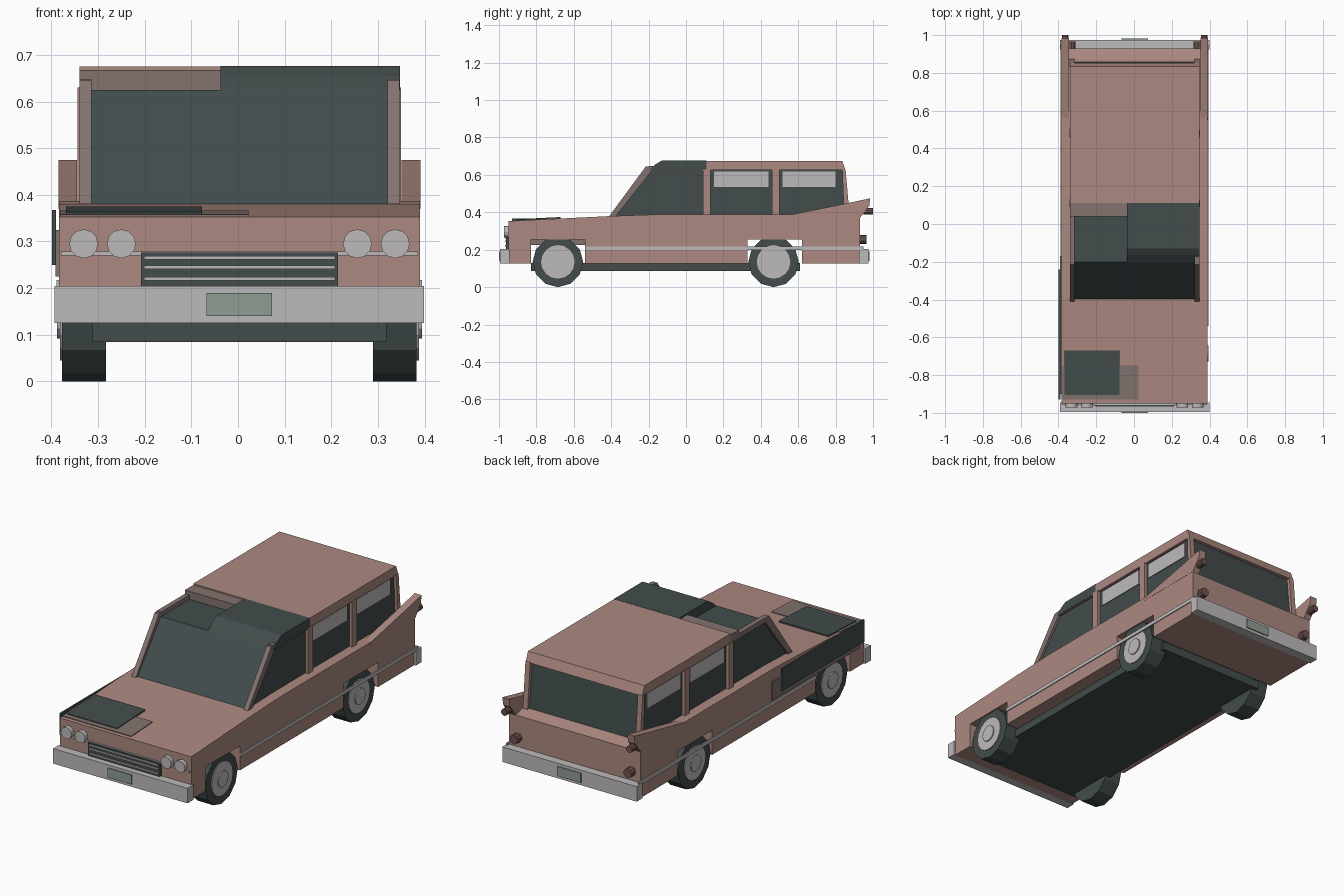
import bpy, math

if "Cube" in bpy.data.objects:
    bpy.data.objects.remove(bpy.data.objects["Cube"])

SHIFT = 0.003  # side panels push the body slightly off centre


def material(name, *rgb):
    lin = [((c / 255 + 0.055) / 1.055) ** 2.4 for c in rgb] + [1]
    m = bpy.data.materials.new(name)
    m.use_nodes = True
    m.diffuse_color = lin
    m.node_tree.nodes["Principled BSDF"].inputs["Base Color"].default_value = lin
    return m


PAINT = material("dusty_pink_paint", 172, 137, 128)
PRIMER = material("grey_brown_primer", 131, 115, 110)
DARK = material("dark_slate", 66, 76, 76)
CHROME = material("pale_grey", 190, 186, 187)
LAMP = material("dull_red_lamp", 112, 84, 80)
PLATE = material("pale_green", 142, 156, 146)


def prism(name, profile, x0, x1, mat):
    """Extrude a (y, z) outline between two x positions."""
    n = len(profile)
    x0, x1 = sorted((x0, x1))
    verts = [(x + SHIFT, y, z) for x in (x0, x1) for y, z in profile]
    faces = [tuple(range(n)), tuple(reversed(range(n, 2 * n)))]
    faces += [(i, i + n, (i + 1) % n + n, (i + 1) % n) for i in range(n)]
    area = sum(profile[i][0] * profile[(i + 1) % n][1]
               - profile[(i + 1) % n][0] * profile[i][1] for i in range(n))
    if area > 0:
        faces = [tuple(reversed(f)) for f in faces]
    mesh = bpy.data.meshes.new(name)
    mesh.from_pydata(verts, [], faces)
    mesh.materials.append(mat)
    obj = bpy.data.objects.new(name, mesh)
    bpy.context.collection.objects.link(obj)
    return obj


def box(name, x0, x1, y0, y1, z0, z1, mat):
    return prism(name, [(y0, z0), (y1, z0), (y1, z1), (y0, z1)], x0, x1, mat)


def disc(name, loc, radius, depth, axis, sides, mat):
    rot = (0, math.pi / 2, 0) if axis == "x" else (math.pi / 2, 0, 0)
    bpy.ops.mesh.primitive_cylinder_add(
        vertices=sides, radius=radius, depth=depth, rotation=rot,
        location=(loc[0] + SHIFT, loc[1], loc[2]))
    obj = bpy.context.object
    obj.name = name
    obj.data.materials.append(mat)
    return obj


# Lower body with wheel arches cut through the outline
prism("body", [
    (-0.95, 0.125), (-0.83, 0.125), (-0.83, 0.255), (-0.54, 0.255), (-0.54, 0.125),
    (0.33, 0.125), (0.33, 0.255), (0.62, 0.255), (0.62, 0.125), (0.93, 0.125),
    (0.93, 0.37), (0.87, 0.387), (-0.2, 0.387), (-0.4, 0.38), (-0.95, 0.353)],
    -0.387, 0.387, PAINT)
box("floor_pan", -0.315, 0.315, -0.83, 0.61, 0.085, 0.13, DARK)

# Cabin glass and roof
prism("cabin_glass", [(-0.4, 0.375), (-0.2, 0.625), (0.835, 0.625), (0.86, 0.375)],
      -0.33, 0.33, DARK)
prism("roof", [(0.11, 0.625), (0.11, 0.675), (0.835, 0.675), (0.853, 0.625)],
      -0.343, 0.343, PAINT)
prism("roof_front_panel", [(-0.2, 0.625), (-0.165, 0.655), (-0.13, 0.676),
                           (0.11, 0.676), (0.11, 0.625)], -0.04, 0.344, DARK)
box("roof_primer_step", -0.343, -0.04, 0.04, 0.112, 0.62, 0.668, PRIMER)

for side, s in (("left", 1), ("right", -1)):
    # Pillars and window frames
    prism(f"windscreen_pillar_{side}", [(-0.41, 0.38), (-0.215, 0.645), (-0.18, 0.645),
          (-0.18, 0.625), (-0.375, 0.38)], s * 0.317, s * 0.343, PRIMER)
    box(f"door_top_rail_{side}", s * 0.317, s * 0.343, -0.2, 0.11, 0.622, 0.648, PRIMER)
    for name, y in (("door", 0.11), ("middle", 0.48)):
        box(f"{name}_pillar_{side}", s * 0.32, s * 0.347, y - 0.02, y + 0.02,
            0.38, 0.63, PAINT)
    prism(f"rear_pillar_{side}", [(0.835, 0.63), (0.853, 0.63), (0.875, 0.38),
          (0.845, 0.38)], s * 0.317, s * 0.345, PAINT)

    # Window blinds
    for name, y0, y1 in (("middle", 0.15, 0.44), ("rear", 0.515, 0.8)):
        box(f"{name}_blind_{side}", s * 0.329, s * 0.335, y0, y1, 0.535, 0.617, CHROME)

    # Tail fins and lamps
    prism(f"tail_fin_{side}", [(0.55, 0.37), (0.93, 0.37), (0.98, 0.435),
          (0.985, 0.475), (0.87, 0.45), (0.56, 0.387)], s * 0.348, s * 0.388, PAINT)
    disc(f"fin_lamp_{side}", (s * 0.368, 0.975, 0.405), 0.018, 0.05, "y", 10, LAMP)
    disc(f"tail_lamp_{side}", (s * 0.335, 0.943, 0.255), 0.024, 0.045, "y", 10, LAMP)

    # Headlamps and side trim
    for i, x in enumerate((0.253, 0.334)):
        disc(f"headlamp_{side}_{i}", (s * x, -0.957, 0.295), 0.031, 0.03, "y", 12, CHROME)
    box(f"side_trim_{side}", s * 0.385, s * 0.392, -0.54, 0.95, 0.198, 0.217, CHROME)

    # Wheels with hub caps
    for end, y in (("front", -0.685), ("rear", 0.468)):
        disc(f"{end}_tyre_{side}", (s * 0.333, y, 0.135), 0.135, 0.094, "x", 12, DARK)
        disc(f"{end}_hub_{side}", (s * 0.365, y, 0.135), 0.09, 0.04, "x", 16, CHROME)
        disc(f"{end}_hub_cap_{side}", (s * 0.37, y, 0.135), 0.043, 0.042, "x", 12, CHROME)

# Bumpers and registration plates
for end, y0, y1, face in (("front", -0.994, -0.945, -0.997), ("rear", 0.925, 0.975, 0.978)):
    box(f"{end}_bumper", -0.396, 0.396, y0, y1, 0.125, 0.205, CHROME)
    box(f"{end}_registration_plate", -0.07, 0.07, face - 0.003, face + 0.003,
        0.14, 0.19, PLATE)

# Grille and front trim
box("front_trim", -0.383, 0.383, -0.958, -0.94, 0.27, 0.279, CHROME)
box("grille", -0.211, 0.211, -0.963, -0.94, 0.204, 0.276, DARK)
for i, z in enumerate((0.22, 0.245, 0.265)):
    box(f"grille_bar_{i}", -0.205, 0.205, -0.969, -0.95, z - 0.004, z + 0.004, CHROME)


# Mismatched hood patches following the hood slope
def hood_patch(name, x0, x1, y0, y1, lift, mat):
    top = [(y, 0.353 + (y + 0.95) * 0.049 + lift) for y in (y0, y1)]
    base = [(y, z - lift - 0.001) for y, z in reversed(top)]
    prism(name, top + base, x0, x1, mat)


hood_patch("hood_primer_patch", -0.385, 0.02, -0.93, -0.75, 0.004, PRIMER)
hood_patch("hood_dark_patch", -0.372, -0.08, -0.905, -0.67, 0.008, DARK)

# Mismatched right fender panels
box("fender_primer_patch", -0.394, -0.386, -0.9, -0.17, 0.225, 0.325, PRIMER)
box("fender_dark_panel", -0.402, -0.393, -0.93, -0.24, 0.25, 0.368, DARK)
